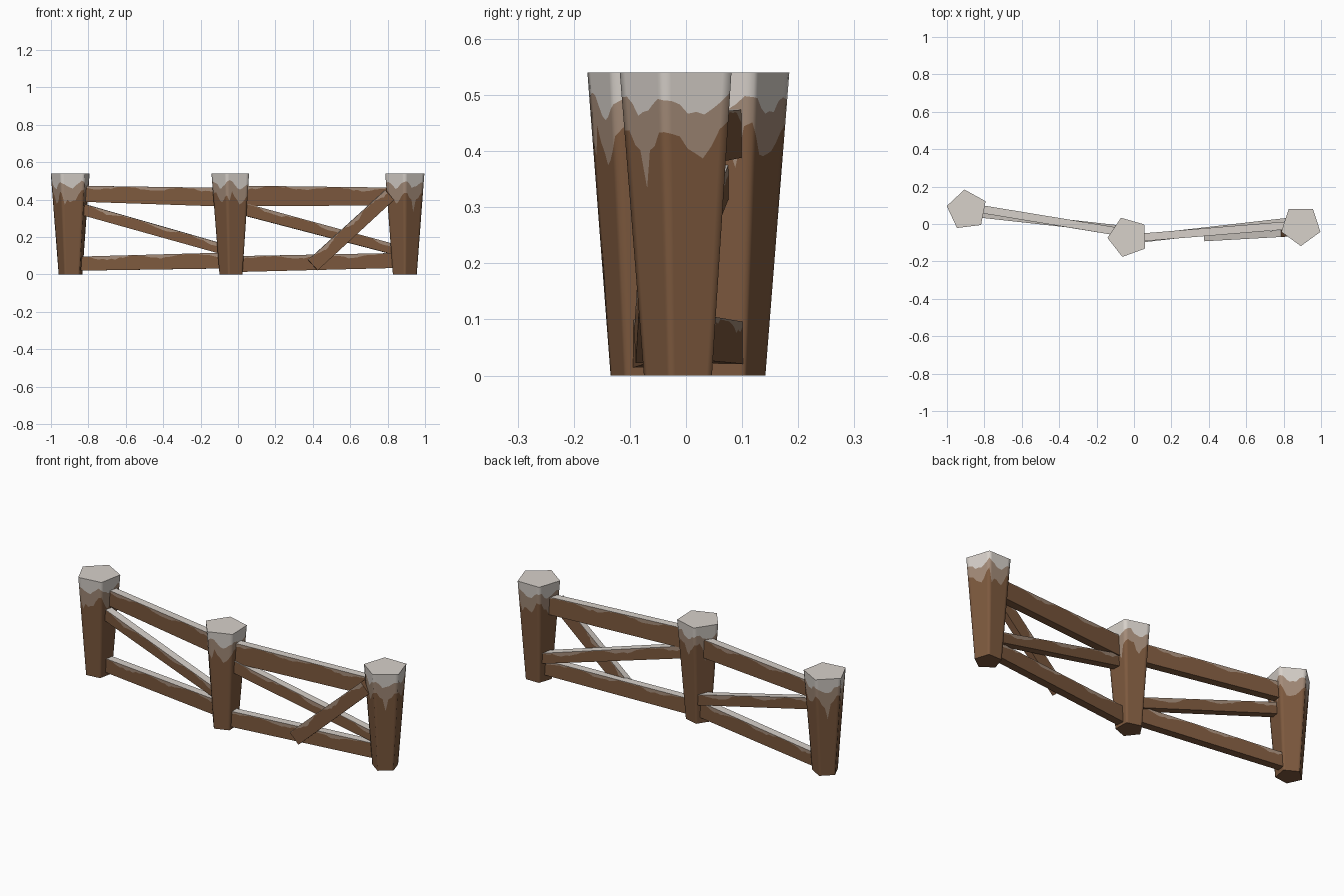
import bpy, bmesh, math, random
from mathutils import Vector

if "Cube" in bpy.data.objects:
    bpy.data.objects.remove(bpy.data.objects["Cube"])

random.seed(7)


def material(name, rgb):
    m = bpy.data.materials.new(name)
    m.diffuse_color = (*rgb, 1)
    m.use_nodes = True
    m.node_tree.nodes["Principled BSDF"].inputs["Base Color"].default_value = m.diffuse_color
    return m


MATS = [material("brown_wood", (0.205, 0.100, 0.048)),
        material("thin_frost", (0.37, 0.26, 0.19)),
        material("snow", (0.68, 0.635, 0.59))]
WOOD, FROST, SNOW = 0, 1, 2


def finish(name, bm):
    bmesh.ops.recalc_face_normals(bm, faces=bm.faces)
    me = bpy.data.meshes.new(name)
    bm.to_mesh(me)
    bm.free()
    for m in MATS:
        me.materials.append(m)
    ob = bpy.data.objects.new(name, me)
    bpy.context.collection.objects.link(ob)
    bpy.ops.object.select_all(action='DESELECT')
    ob.select_set(True)
    bpy.context.view_layer.objects.active = ob
    bpy.ops.object.shade_smooth_by_angle(angle=math.radians(80))


def loft(bm, rings, closed, mat_of):
    """Skin between rings of vertices; mat_of(row, column) picks the colour."""
    for i in range(len(rings) - 1):
        a, b = rings[i], rings[i + 1]
        n = len(a)
        for j in range(n if closed else n - 1):
            k = (j + 1) % n
            bm.faces.new((a[j], a[k], b[k], b[j])).material_index = mat_of(i, j)


# Tapered five-sided post with ragged snow cap
def post(name, x, y, turn, top=0.11, bottom=0.067, height=0.54):
    bm = bmesh.new()
    m = 8
    corners = [Vector((math.cos(a), math.sin(a))) for a in
               (math.radians(turn + 72 * k) for k in range(5))]
    outline = [corners[k].lerp(corners[(k + 1) % 5], j / m)
               for k in range(5) for j in range(m)]
    phase = random.uniform(0, 6)
    levels = [[], [], [], []]
    for i in range(len(outline)):
        a = 2 * math.pi * i / len(outline)
        wave = math.sin(5 * a + phase)
        snow = 0.48 + 0.018 * wave + random.uniform(-0.008, 0.008)
        frost = 0.415 + 0.03 * wave + random.uniform(-0.012, 0.012)
        if i % 13 == 4:
            frost -= 0.06                     # long drip
        for lv, z in zip(levels, (0, frost, snow, height)):
            lv.append(z)
    rings = []
    for lv in levels:
        ring = []
        for p, z in zip(outline, lv):
            r = bottom + (top - bottom) * z / height
            ring.append(bm.verts.new((x + p.x * r, y + p.y * r, z)))
        rings.append(ring)
    loft(bm, rings, True, lambda i, j: i)
    bm.faces.new(rings[0]).material_index = WOOD
    bm.faces.new(rings[-1]).material_index = SNOW
    finish(name, bm)


# Rectangular board with snow lying on its upper side
def board(name, p0, p1, h0, h1, depth=0.042, steps=36):
    bm = bmesh.new()
    p0, p1 = Vector(p0), Vector(p1)
    along = (p1 - p0).normalized()
    side = along.cross(Vector((0, 0, 1))).normalized()
    if side.y > 0:
        side = -side
    up = along.cross(side).normalized()
    if up.z < 0:
        up = -up
    phase = random.uniform(0, 6)
    rings = []
    for i in range(steps + 1):
        t = i / steps
        c, h = p0.lerp(p1, t), (h0 + (h1 - h0) * t) / 2
        d = [max(0.003, 0.010 + 0.010 * math.sin(t * 17 + phase + s)
                 + random.uniform(-0.005, 0.005)) for s in (0, 2)]
        w = depth / 2
        section = [(w, -h), (w, h - d[0]), (w, h), (-w, h), (-w, h - d[1]), (-w, -h)]
        rings.append([bm.verts.new(c + side * s + up * u) for s, u in section])
    colours = [WOOD, FROST, SNOW, FROST, WOOD, WOOD]
    loft(bm, rings, True, lambda i, j: colours[j])
    for end in (rings[0], rings[-1]):
        bm.faces.new(end).material_index = WOOD
    finish(name, bm)


post("left_post", -0.893, 0.075, 97)
post("middle_post", -0.032, -0.07, 110)
post("right_post", 0.892, -0.008, -90)

# Left span
board("left_top_rail", (-0.85, 0.085, 0.432), (-0.06, -0.045, 0.413), 0.085, 0.10)
board("left_bottom_rail", (-0.85, 0.083, 0.058), (-0.06, -0.045, 0.075), 0.075, 0.085)
board("left_diagonal", (-0.83, 0.056, 0.348), (-0.06, -0.03, 0.13), 0.06, 0.055)

# Right span
board("right_top_rail", (0.0, -0.075, 0.42), (0.85, -0.005, 0.417), 0.11, 0.095)
board("right_bottom_rail", (0.0, -0.075, 0.056), (0.85, -0.005, 0.075), 0.085, 0.08)
board("right_diagonal", (0.02, -0.08, 0.352), (0.85, 0.015, 0.13), 0.065, 0.055)

# Leaning brace in front of the right span
board("front_brace", (0.40, -0.073, 0.05), (0.81, -0.05, 0.425), 0.075, 0.07, 0.036)
